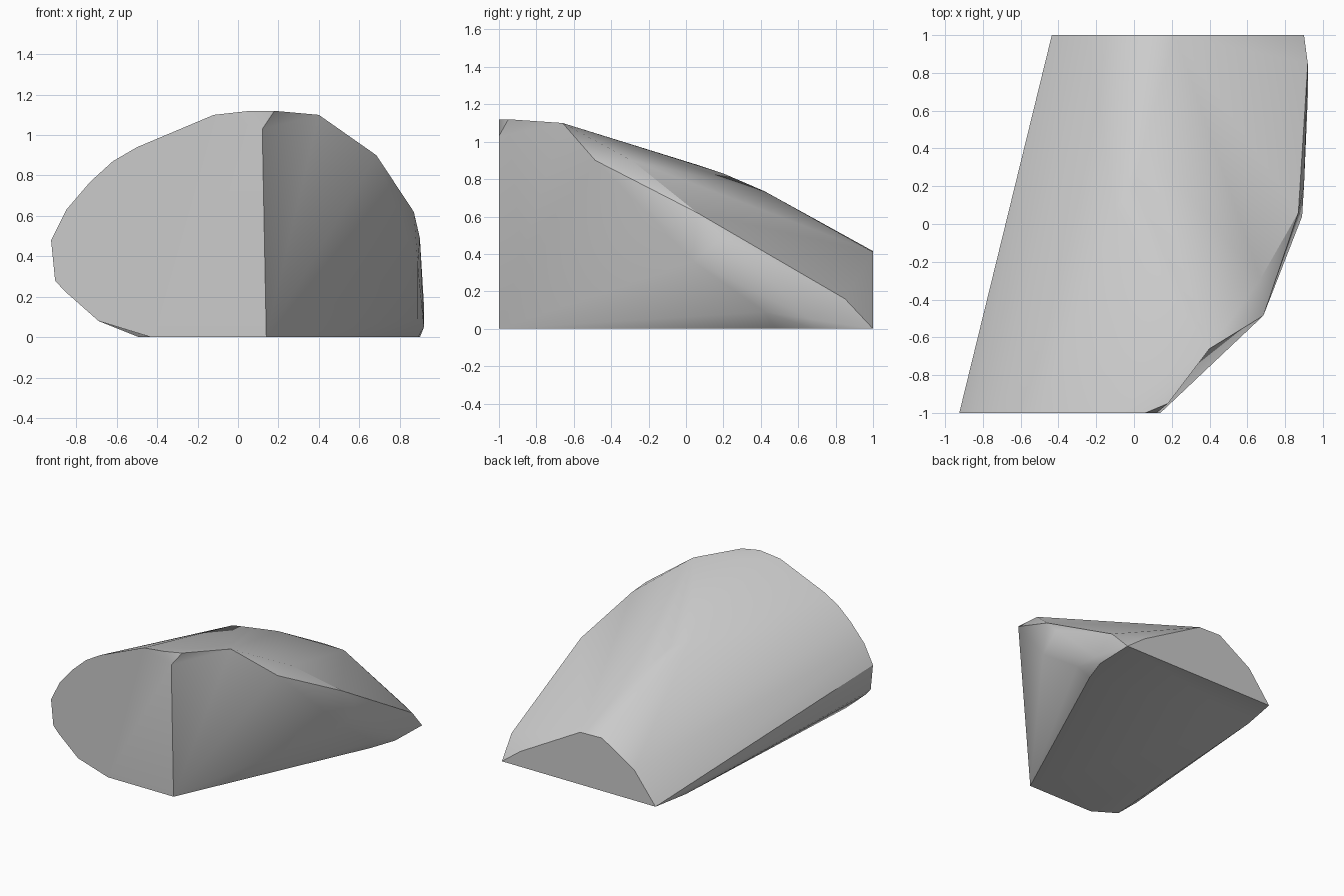
import bpy
import bmesh
import math
from mathutils import Vector


def remove_default_cube():
    cube = bpy.data.objects.get("Cube")
    if cube is not None:
        bpy.data.objects.remove(cube, do_unlink=True)


def make_material(name, colour):
    material = bpy.data.materials.new(name)
    material.use_nodes = True
    material.diffuse_color = colour
    shader = next(node for node in material.node_tree.nodes
                  if node.type == "BSDF_PRINCIPLED")
    shader.inputs["Base Color"].default_value = colour
    shader.inputs["Roughness"].default_value = 0.8
    return material


def place_profile(outline, depth):
    """Stand a flat outline upright at one depth."""
    return [(x, depth, z) for x, z in outline]


def press_dent(bm, centre, rim):
    """Swap the hull faces inside a rim for a fan pulled in to its centre."""
    def nearest(point):
        return min(bm.verts, key=lambda v: (v.co - Vector(point)).length)

    hub = nearest(centre)
    ring = [nearest(point) for point in rim]
    patch = {hub, *ring}
    covered = [face for face in bm.faces if patch.issuperset(face.verts)]
    bmesh.ops.delete(bm, geom=covered, context="FACES")
    for first, second in zip(ring, ring[1:]):
        bm.faces.new((hub, first, second))


def build_rock(name, points, dent_centre, dent_rim, material):
    """Wrap corner points in a faceted solid with one dented side."""
    mesh = bpy.data.meshes.new(name)
    bm = bmesh.new()
    for point in points:
        bm.verts.new(point)
    hull = bmesh.ops.convex_hull(bm, input=bm.verts[:])
    loose = {item for item in hull["geom_interior"] + hull["geom_unused"]
             if isinstance(item, bmesh.types.BMVert)}
    bmesh.ops.delete(bm, geom=list(loose), context="VERTS")
    press_dent(bm, dent_centre, dent_rim)
    # Merge the triangles of the flat cut faces
    bmesh.ops.dissolve_limit(bm, angle_limit=math.radians(0.5),
                             verts=bm.verts[:], edges=bm.edges[:])
    bmesh.ops.recalc_face_normals(bm, faces=bm.faces[:])
    bm.to_mesh(mesh)
    bm.free()
    mesh.materials.append(material)
    solid = bpy.data.objects.new(name, mesh)
    bpy.context.collection.objects.link(solid)
    return solid


def smooth_soft_edges(solid, angle):
    bpy.ops.object.select_all(action="DESELECT")
    solid.select_set(True)
    bpy.context.view_layer.objects.active = solid
    bpy.ops.object.shade_smooth_by_angle(angle=math.radians(angle))


remove_default_cube()
stone_grey = make_material("stone grey", (0.6, 0.6, 0.6, 1.0))

# Corners shared by the cut face and the dented side
front_foot = (.14, -1, 0)
front_lip = (.12, -1, 1.03)
brow = (.18, -.95, 1.12)
notch = (.4, -.66, 1.1)
shoulder = (.685, -.485, .9)

# Tall rounded cut face at the front
front_outline = [
    (-.43, 0), (-.69, .08), (-.86, .23), (-.905, .28), (-.925, .48),
    (-.85, .63), (-.73, .77), (-.62, .87), (-.5, .94), (-.12, 1.1),
    (.06, 1.12),
]

# Low cut face at the back
back_outline = [
    (.9, 0), (.74, .12), (.22, .41), (.03, .415), (-.25, .24), (-.435, 0),
]

# Crest that slopes down from front to back
crest = [(-.1, .08, .87), (0, .2, .83), (.05, .42, .735)]

# Ridge and steep flank on the left
flank = [
    (.67, -.29, .9), (.87, .06, .62), (.9, .2, .49), (.92, .85, .16),
    (.89, .04, .36), (.89, .42, .09), (.92, .67, .05),
]

# Points resting on the ground at both sides
foot = [(.72, .28, 0), (.82, .48, 0), (.89, .68, 0), (-.49, .7, 0)]

boulder = build_rock(
    "boulder",
    [front_foot, front_lip, brow, notch, shoulder]
    + place_profile(front_outline, -1) + place_profile(back_outline, 1)
    + crest + flank + foot,
    notch, [shoulder, front_foot, front_lip, brow],
    stone_grey,
)
smooth_soft_edges(boulder, 30)
